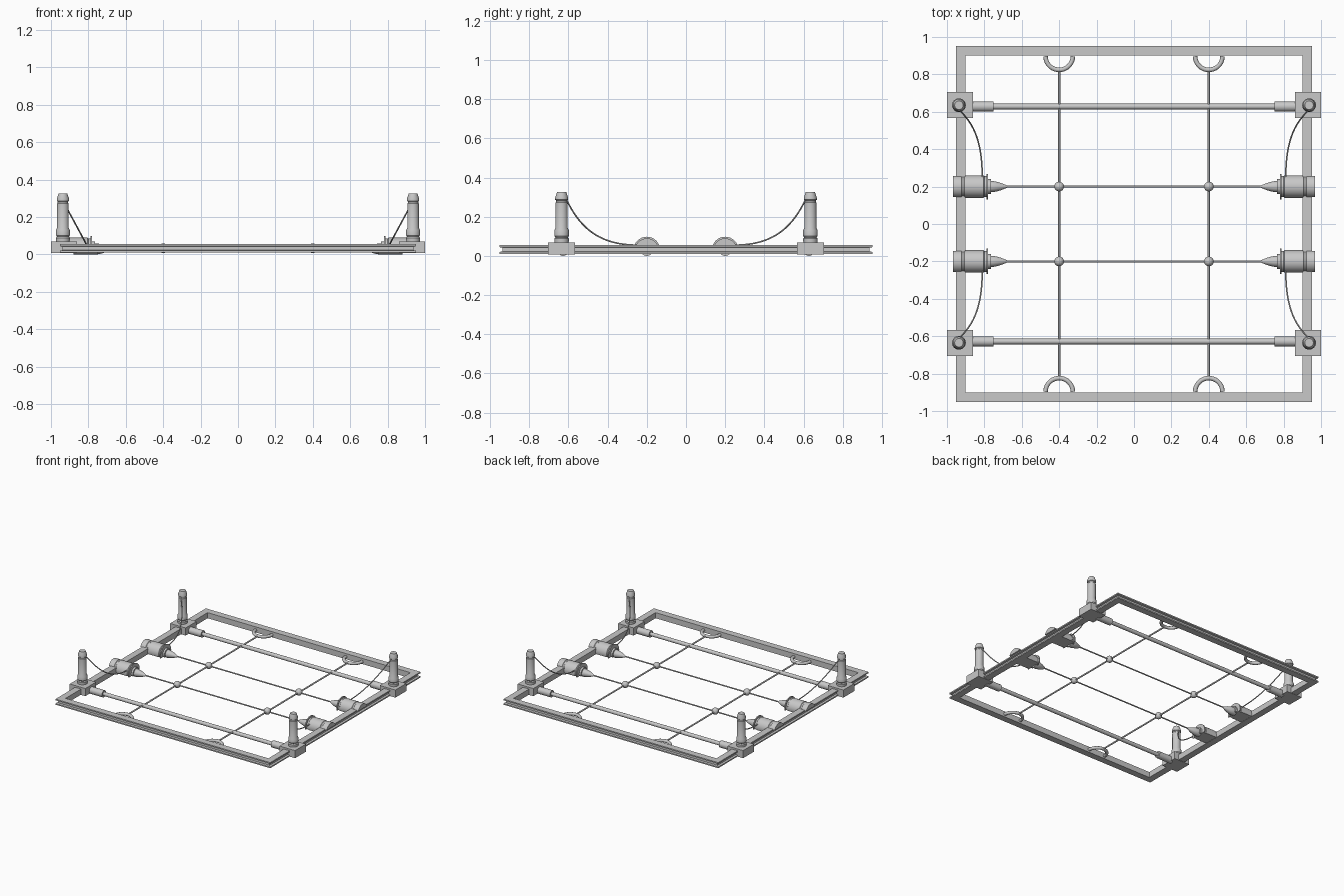
import bpy, bmesh
from math import sin, cos, pi, sqrt
from mathutils import Vector, Matrix

cube = bpy.data.objects.get("Cube")
if cube:
    bpy.data.objects.remove(cube, do_unlink=True)

grey = bpy.data.materials.new("light_grey")
grey.use_nodes = True
colour = (0.58, 0.58, 0.58, 1)
grey.diffuse_color = colour
grey.node_tree.nodes["Principled BSDF"].inputs["Base Color"].default_value = colour

AXIS_Z = Matrix.Identity(4)
AXIS_X = Matrix.Rotation(pi / 2, 4, "Y")
AXIS_Y = Matrix.Rotation(-pi / 2, 4, "X")


def finish(name, bm, smooth=True):
    bmesh.ops.recalc_face_normals(bm, faces=bm.faces)
    mesh = bpy.data.meshes.new(name)
    bm.to_mesh(mesh)
    bm.free()
    mesh.materials.append(grey)
    ob = bpy.data.objects.new(name, mesh)
    bpy.context.collection.objects.link(ob)
    if smooth:
        bpy.ops.object.select_all(action="DESELECT")
        ob.select_set(True)
        bpy.context.view_layer.objects.active = ob
        bpy.ops.object.shade_smooth_by_angle(angle=0.6)
    return ob


def lathe(name, profile, at, axis=AXIS_Z, sides=24, closed=False, cut_z=None, turn=0, smooth=True):
    """Spin (radius, height) points; optionally slice off everything below cut_z."""
    bm = bmesh.new()
    rings = [[bm.verts.new((r * cos(turn + 2 * pi * i / sides), r * sin(turn + 2 * pi * i / sides), h))
              for i in range(sides)] for r, h in profile]
    pairs = list(zip(rings, rings[1:]))
    if closed:
        pairs.append((rings[-1], rings[0]))
    else:
        bm.faces.new(rings[0])
        bm.faces.new(rings[-1])
    for a, b in pairs:
        for i in range(sides):
            j = (i + 1) % sides
            bm.faces.new((a[i], a[j], b[j], b[i]))
    bm.transform(Matrix.Translation(at) @ axis)
    if cut_z is not None:
        cut = bmesh.ops.bisect_plane(bm, geom=bm.verts[:] + bm.edges[:] + bm.faces[:],
                                     plane_co=(0, 0, cut_z), plane_no=(0, 0, 1), clear_inner=True)
        edges = [e for e in cut["geom_cut"] if isinstance(e, bmesh.types.BMEdge)]
        bmesh.ops.holes_fill(bm, edges=edges, sides=0)
    return finish(name, bm, smooth)


def rod(name, radius, length, at, axis, sides=16):
    return lathe(name, [(radius, -length / 2), (radius, length / 2)], at, axis, sides)


def box(name, size, at):
    bm = bmesh.new()
    bmesh.ops.create_cube(bm, size=1)
    bm.transform(Matrix.Translation(at) @ Matrix.Diagonal((*size, 1)))
    return finish(name, bm, False)


def tube(name, points, radius, sides=10):
    """Round tube swept along a list of points, with closed ends."""
    bm = bmesh.new()
    rings = []
    for k, p in enumerate(points):
        along = (points[min(k + 1, len(points) - 1)] - points[max(k - 1, 0)]).normalized()
        u = along.cross(Vector((0, 0, 1))).normalized()
        v = along.cross(u)
        rings.append([bm.verts.new(p + radius * (u * cos(2 * pi * i / sides) + v * sin(2 * pi * i / sides)))
                      for i in range(sides)])
    for a, b in zip(rings, rings[1:]):
        for i in range(sides):
            j = (i + 1) % sides
            bm.faces.new((a[i], a[j], b[j], b[i]))
    bm.faces.new(rings[0])
    bm.faces.new(rings[-1])
    return finish(name, bm)


MID = 0.03  # height of the rods and wires

# Square frame: a grooved channel section swept round four mitred corners
section = [(0.90, 0.01), (0.953, 0.01), (0.953, 0.02), (0.938, 0.023),
           (0.938, 0.042), (0.953, 0.045), (0.953, 0.055), (0.90, 0.055)]
lathe("frame", [(r * sqrt(2), h) for r, h in section], (0, 0, 0),
      sides=4, closed=True, turn=pi / 4, smooth=False)

# Post outline: waisted foot, shaft, groove and tapered cap
post = [(0.036, 0.065), (0.037, 0.088), (0.032, 0.095), (0.037, 0.102), (0.037, 0.130),
        (0.031, 0.142), (0.031, 0.272), (0.028, 0.276), (0.028, 0.283), (0.033, 0.287),
        (0.033, 0.298), (0.023, 0.327)]

# Holder outlines, running outwards along x from the nose tip
nose = [(0.004, 0.675), (0.011, 0.69), (0.019, 0.71), (0.026, 0.735), (0.030, 0.755), (0.030, 0.785)]
body_inner = [(0.040, 0.765), (0.040, 0.780), (0.068, 0.780), (0.068, 0.788), (0.056, 0.788),
              (0.056, 0.80), (0.060, 0.804), (0.060, 0.90)]
body_outer = [(0.060, 0.898), (0.060, 0.905), (0.057, 0.908), (0.057, 0.920),
              (0.060, 0.923), (0.060, 0.967)]

for sx, side in ((1, "left"), (-1, "right")):
    outward = AXIS_X if sx > 0 else Matrix.Rotation(-pi / 2, 4, "Y")
    for sy, end in ((1, "back"), (-1, "front")):
        tag = f"_{end}_{side}"

        # Corner blocks, posts and rod sockets
        box("corner_block" + tag, (0.138, 0.138, 0.061), (sx * 0.931, sy * 0.636, 0.0385))
        lathe("post" + tag, post, (sx * 0.936, sy * 0.635, 0))
        rod("rod_socket" + tag, 0.027, 0.13, (sx * 0.815, sy * 0.628, 0.027), AXIS_X, 24)

        # Half-round holders with pointed noses
        hub = (0, sy * 0.2, MID)
        lathe("holder_nose" + tag, nose, hub, outward)
        lathe("holder_body" + tag, body_inner, hub, outward, 32, cut_z=0.012)
        lathe("holder_end" + tag, body_outer, hub, outward, 32, cut_z=0.052)

        # Hanging cables from post to holder
        a, b, c, d = (Vector(p) for p in ((0.936, 0.61, 0.287), (0.846, 0.53, 0.12),
                                          (0.811, 0.42, 0.055), (0.811, 0.24, 0.055)))
        path = []
        for k in range(21):
            t = k / 20
            p = a * (1 - t) ** 3 + b * 3 * t * (1 - t) ** 2 + c * 3 * t * t * (1 - t) + d * t ** 3
            path.append(Vector((sx * p.x, sy * p.y, p.z)))
        tube("cable" + tag, path, 0.004)

        # Half-ring anchors on the frame and beads at the wire crossings
        arc = [Vector((sx * 0.4 + 0.073 * cos(pi * k / 20), sy * (0.897 - 0.073 * sin(pi * k / 20)), MID))
               for k in range(21)]
        tube("anchor_ring" + tag, arc, 0.012, 12)
        bm = bmesh.new()
        bmesh.ops.create_uvsphere(bm, u_segments=20, v_segments=12, radius=0.026)
        bm.transform(Matrix.Translation((sx * 0.4, sy * 0.2, MID + 0.003)))
        finish("bead" + tag, bm)

    # Long wire between the anchors
    rod("long_wire_" + side, 0.006, 1.64, (sx * 0.4, 0, MID), AXIS_Y)

# Cross rods and cross wires
for sy, end in ((1, "back"), (-1, "front")):
    rod("cross_rod_" + end, 0.015, 1.52, (0, sy * 0.628, 0.027), AXIS_X, 20)
    rod("cross_wire_" + end, 0.005, 1.37, (0, sy * 0.2, MID), AXIS_X)
